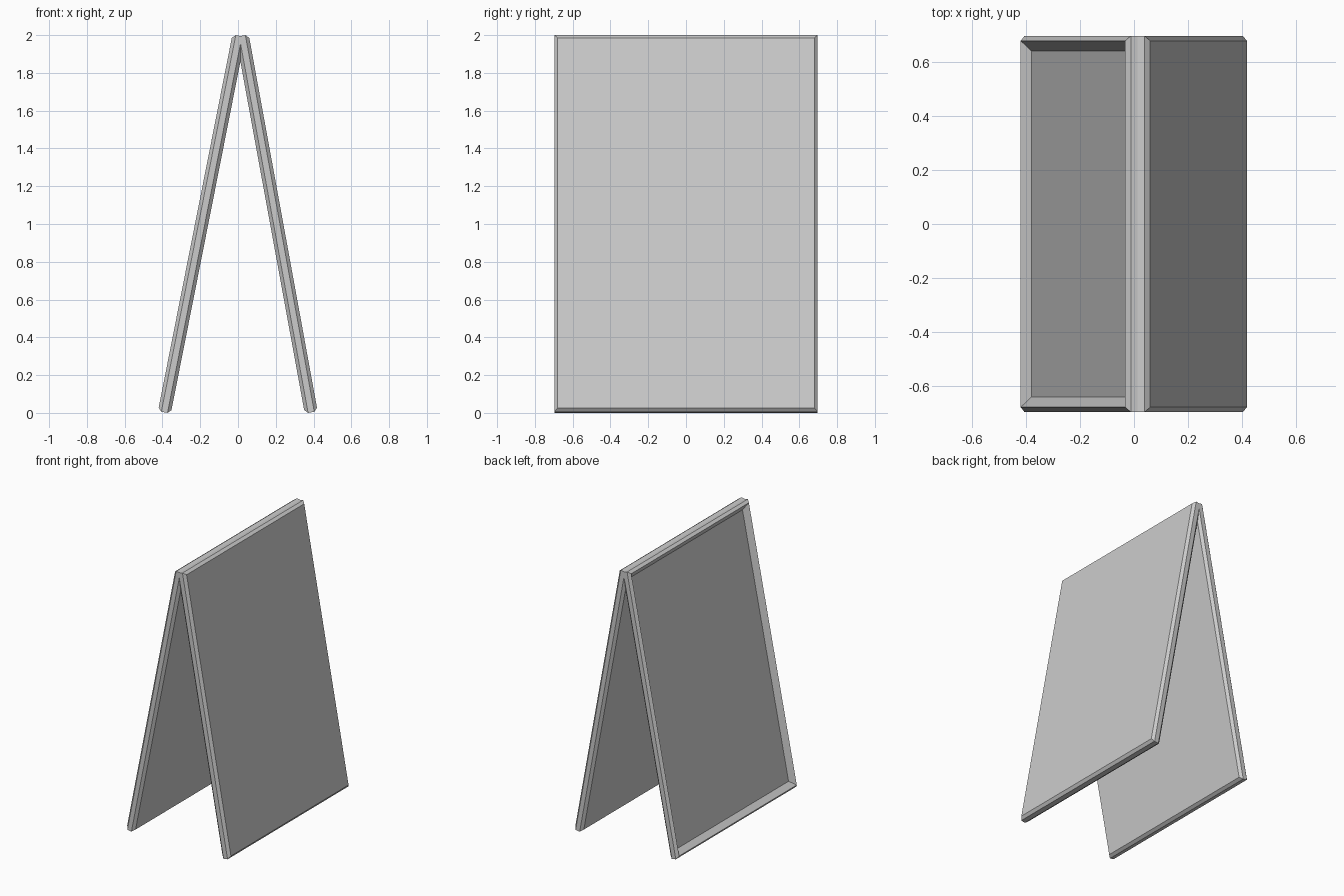
import bpy
import bmesh
from math import asin, cos
from mathutils import Vector

cube = bpy.data.objects.get("Cube")
if cube:
    bpy.data.objects.remove(cube, do_unlink=True)

HALF_WIDTH = 0.697
THICK = 0.069
CHAMFER = 0.018

grey = bpy.data.materials.new("plain_grey")
grey.use_nodes = True
grey.diffuse_color = (0.6, 0.6, 0.6, 1)
grey.node_tree.nodes["Principled BSDF"].inputs["Base Color"].default_value = grey.diffuse_color


def leaning_board(name, side, foot_x, lean, recessed):
    """Chamfered board leaning toward the ridge; side is -1 or 1."""
    rise = cos(asin(lean))
    foot_z = (THICK - CHAMFER) * lean
    length = (2 - foot_z + CHAMFER * lean) / rise
    up = Vector((-side * lean, 0, rise))
    inward = Vector((-side * rise, 0, -lean))
    foot = Vector((side * foot_x, 0, foot_z))

    # Rings through the thickness: (depth from outer face, inset from the rim)
    rings = [(0, CHAMFER), (CHAMFER, 0), (THICK - CHAMFER, 0), (THICK, CHAMFER)]
    if recessed:
        rings.insert(0, (0.033, CHAMFER + 0.038))

    bm = bmesh.new()
    loops = []
    for depth, inset in rings:
        w = HALF_WIDTH - inset
        corners = [(-w, inset), (w, inset), (w, length - inset), (-w, length - inset)]
        loops.append([bm.verts.new(foot + up * u + inward * depth + Vector((0, y, 0)))
                      for y, u in corners])
    for a, b in zip(loops, loops[1:]):
        for i in range(4):
            j = (i + 1) % 4
            bm.faces.new((a[i], a[j], b[j], b[i]))
    bm.faces.new(loops[0])
    bm.faces.new(loops[-1])
    bmesh.ops.recalc_face_normals(bm, faces=bm.faces)

    mesh = bpy.data.meshes.new(name)
    bm.to_mesh(mesh)
    bm.free()
    mesh.materials.append(grey)
    board = bpy.data.objects.new(name, mesh)
    bpy.context.collection.objects.link(board)
    return board


# Board with a framed, sunken display face
leaning_board("recessed_board", -1, 0.4235, 0.194, True)
# Plain flat board
leaning_board("plain_board", 1, 0.4215, 0.180, False)
